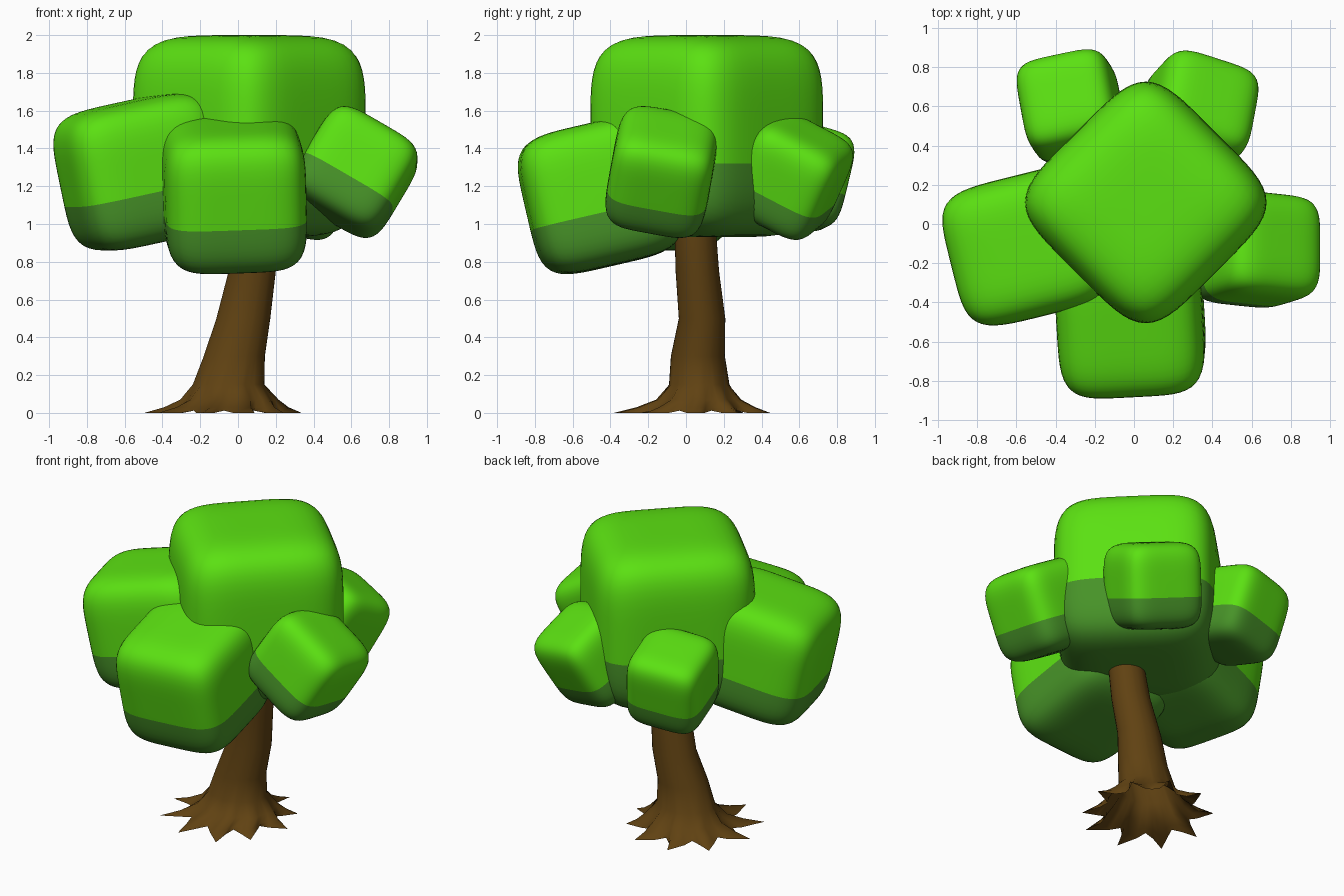
import bpy, bmesh, math, random
from mathutils import Vector, Euler

if "Cube" in bpy.data.objects:
    bpy.data.objects.remove(bpy.data.objects["Cube"])

random.seed(4)


def material(name, rgb):
    m = bpy.data.materials.new(name)
    m.diffuse_color = (*rgb, 1)
    m.use_nodes = True
    m.node_tree.nodes["Principled BSDF"].inputs["Base Color"].default_value = m.diffuse_color
    return m


LEAF = material("leaf green", (0.105, 0.75, 0.006))
SHADE = material("dark leaf green", (0.063, 0.29, 0.021))
BARK = material("bark brown", (0.117, 0.054, 0.006))


def finish(name, bm, mats):
    bmesh.ops.recalc_face_normals(bm, faces=bm.faces[:])
    for f in bm.faces:
        f.smooth = True
    me = bpy.data.meshes.new(name)
    bm.to_mesh(me)
    bm.free()
    for m in mats:
        me.materials.append(m)
    ob = bpy.data.objects.new(name, me)
    bpy.context.collection.objects.link(ob)
    return ob


def leaf_block(name, loc, half, rot, n=4.7, cut=-0.27):
    """Puffy rounded cube whose lower part is dark green."""
    bm = bmesh.new()
    bmesh.ops.create_cube(bm, size=2)
    bmesh.ops.subdivide_edges(bm, edges=bm.edges[:], cuts=17, use_grid_fill=True)
    for v in bm.verts:
        v.co /= sum(abs(c) ** n for c in v.co) ** (1 / n)
    bmesh.ops.bisect_plane(bm, geom=bm.verts[:] + bm.edges[:] + bm.faces[:],
                           plane_co=(0, 0, cut), plane_no=(0, 0, 1))
    for f in bm.faces:
        f.material_index = int(f.calc_center_median().z < cut)
    for v in bm.verts:
        v.co = Vector(a * b for a, b in zip(v.co, half))
    ob = finish(name, bm, [LEAF, SHADE])
    ob.location = loc
    ob.rotation_euler = Euler([math.radians(a) for a in rot])
    return ob


# Foliage blocks: one big crown and five smaller ones drooping outwards
leaf_block("crown_block", (0.06, 0.11, 1.465), (0.505, 0.505, 0.535), (0, 0, 45))
leaf_block("front_block", (-0.02, -0.455, 1.155), (0.375, 0.395, 0.38), (13, -2, 3))
leaf_block("left_block", (-0.51, -0.105, 1.275), (0.405, 0.365, 0.38), (0, -12, 14))
leaf_block("right_block", (0.62, -0.13, 1.275), (0.275, 0.27, 0.28), (-12, 30, -6))
leaf_block("back_right_block", (0.32, 0.56, 1.25), (0.26, 0.25, 0.27), (-28, 14, -18))
leaf_block("back_left_block", (-0.32, 0.60, 1.26), (0.245, 0.245, 0.265), (-15, -6, 12))

# Trunk with star-shaped roots: rows of z, centre x, y, radius x, y, spike length
RINGS = [
    (0.00, -0.075, 0.05, 0.27, 0.27, 0.17),
    (0.03, -0.06, 0.06, 0.265, 0.255, 0.075),
    (0.07, -0.045, 0.07, 0.235, 0.205, 0.03),
    (0.15, -0.05, 0.07, 0.19, 0.16, 0),
    (0.30, -0.02, 0.063, 0.162, 0.143, 0),
    (0.50, 0.028, 0.085, 0.143, 0.123, 0),
    (0.75, 0.075, 0.06, 0.125, 0.115, 0),
    (0.95, 0.10, 0.05, 0.115, 0.11, 0),
    (1.20, 0.12, 0.05, 0.10, 0.10, 0),
]
SPIKES = 10
lengths = [random.uniform(0.75, 1.1) for _ in range(SPIKES)]
turns = [random.uniform(-0.1, 0.1) for _ in range(SPIKES)]
bm = bmesh.new()
rows = []
for z, cx, cy, rx, ry, spike in RINGS:
    row = []
    for i in range(SPIKES * 4):
        k = i // 4
        push = spike * (1, 0.28, 0, 0.28)[i % 4] * lengths[k]
        a = math.tau * i / (SPIKES * 4) + (turns[k] if i % 4 == 0 else 0)
        lift = 0.012 if z == 0 and i % 4 == 2 else 0
        row.append(bm.verts.new((cx + (rx + push) * math.cos(a),
                                 cy + (ry + push) * math.sin(a), z + lift)))
    rows.append(row)
for lo, hi in zip(rows, rows[1:]):
    for i in range(len(lo)):
        j = (i + 1) % len(lo)
        bm.faces.new((lo[i], lo[j], hi[j], hi[i]))
bm.faces.new(rows[-1])
finish("trunk", bm, [BARK])
